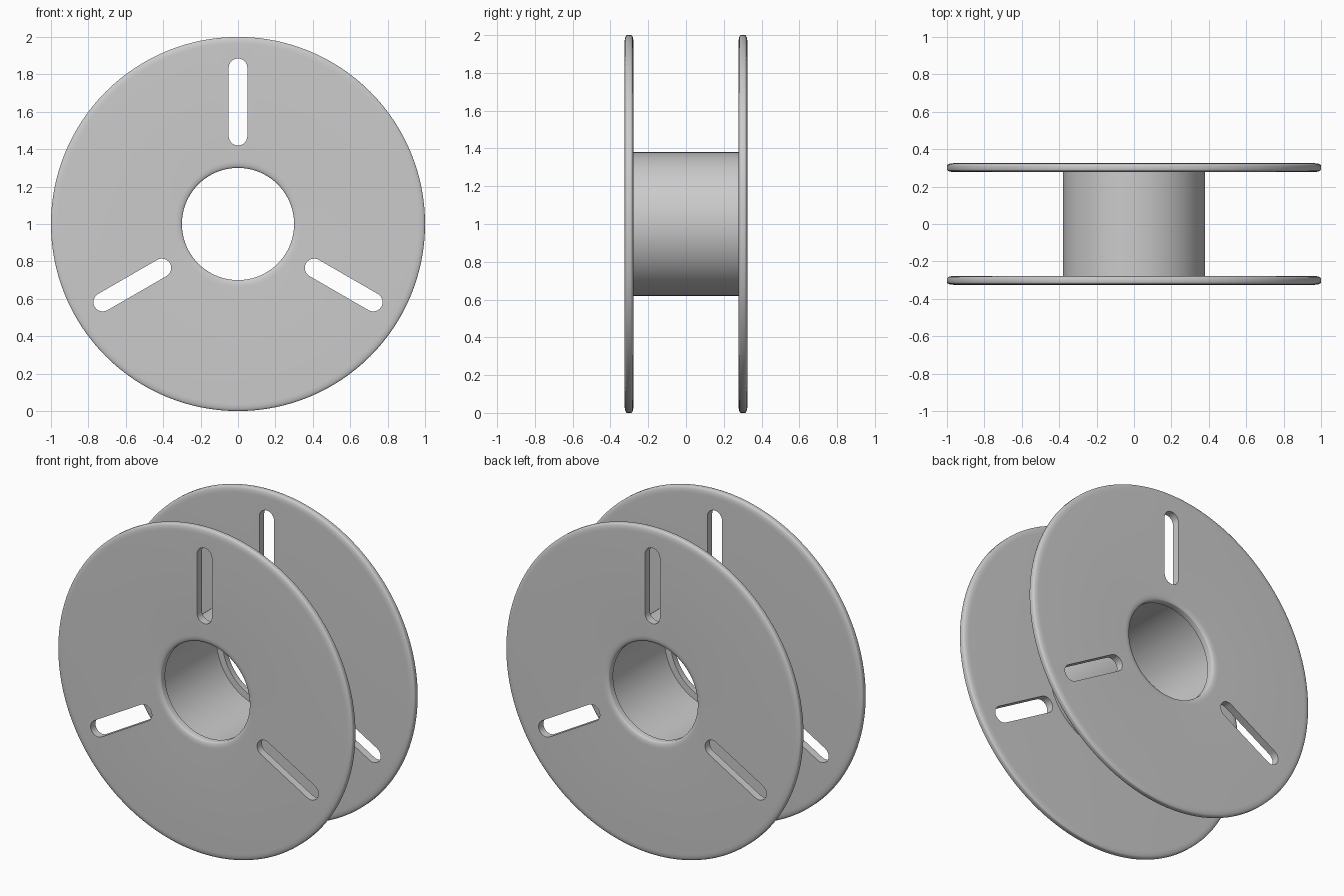
import bpy, bmesh, math

if "Cube" in bpy.data.objects:
    bpy.data.objects.remove(bpy.data.objects["Cube"])

SEG = 128


def finish(name, bm):
    bmesh.ops.remove_doubles(bm, verts=bm.verts, dist=1e-5)
    bmesh.ops.recalc_face_normals(bm, faces=bm.faces)
    me = bpy.data.meshes.new(name)
    bm.to_mesh(me)
    bm.free()
    ob = bpy.data.objects.new(name, me)
    bpy.context.collection.objects.link(ob)
    return ob


def lathe(name, profile):
    """Spin a closed (radius, y) profile around the spool axis at z = 1."""
    bm = bmesh.new()
    vs = [bm.verts.new((r, y, 1)) for r, y in profile]
    edges = [bm.edges.new((vs[i], vs[(i + 1) % len(vs)])) for i in range(len(vs))]
    bmesh.ops.spin(bm, geom=vs + edges, cent=(0, 0, 1), axis=(0, 1, 0),
                   angle=2 * math.pi, steps=SEG, use_merge=True)
    return finish(name, bm)


def smooth(ob):
    bpy.ops.object.select_all(action='DESELECT')
    ob.select_set(True)
    bpy.context.view_layer.objects.active = ob
    bpy.ops.object.shade_smooth_by_angle(angle=math.radians(35))


# Cutter: three radial slots with round ends
bm = bmesh.new()
W, R0, R1, N = 0.05, 0.42, 0.885, 12
for k in range(3):
    a = k * 2 * math.pi / 3
    pts = [(W * math.cos(math.pi * i / N), R1 - W + W * math.sin(math.pi * i / N)) for i in range(N + 1)]
    pts += [(-W * math.cos(math.pi * i / N), R0 + W - W * math.sin(math.pi * i / N)) for i in range(N + 1)]
    face = bm.faces.new([bm.verts.new((x * math.cos(a) + r * math.sin(a), -0.5,
                                       1 + r * math.cos(a) - x * math.sin(a))) for x, r in pts])
    ext = bmesh.ops.extrude_face_region(bm, geom=[face])
    bmesh.ops.translate(bm, vec=(0, 1, 0),
                        verts=[v for v in ext['geom'] if isinstance(v, bmesh.types.BMVert)])
cutter = finish("slot_cutter", bm)
cutter.hide_render = True
cutter.hide_viewport = False

# Flanges: thin discs with softened rim and bore edges
IN, OUT, D, B = 0.278, 0.325, 0.013, 0.038
arc = [math.radians(15 * i) for i in range(7)]
for name, s in (("front_flange", -1), ("back_flange", 1)):
    prof = [(0.30, IN)]
    prof += [(0.30 + B - B * math.cos(t), OUT - D + D * math.sin(t)) for t in arc]
    prof += [(1 - B + B * math.sin(t), OUT - D + D * math.cos(t)) for t in arc]
    prof += [(1 - B + B * math.cos(t), IN + D - D * math.sin(t)) for t in arc]
    ob = lathe(name, [(r, s * y) for r, y in prof])
    mod = ob.modifiers.new("slots", 'BOOLEAN')
    mod.operation = 'DIFFERENCE'
    mod.solver = 'EXACT'
    mod.object = cutter
    bpy.context.view_layer.objects.active = ob
    bpy.ops.object.modifier_apply(modifier=mod.name)
    smooth(ob)
bpy.data.objects.remove(cutter)

# Hub: hollow drum between the flanges
hub = lathe("hub", [(0.34, -0.28), (0.38, -0.28), (0.38, 0.28), (0.34, 0.28)])
smooth(hub)
